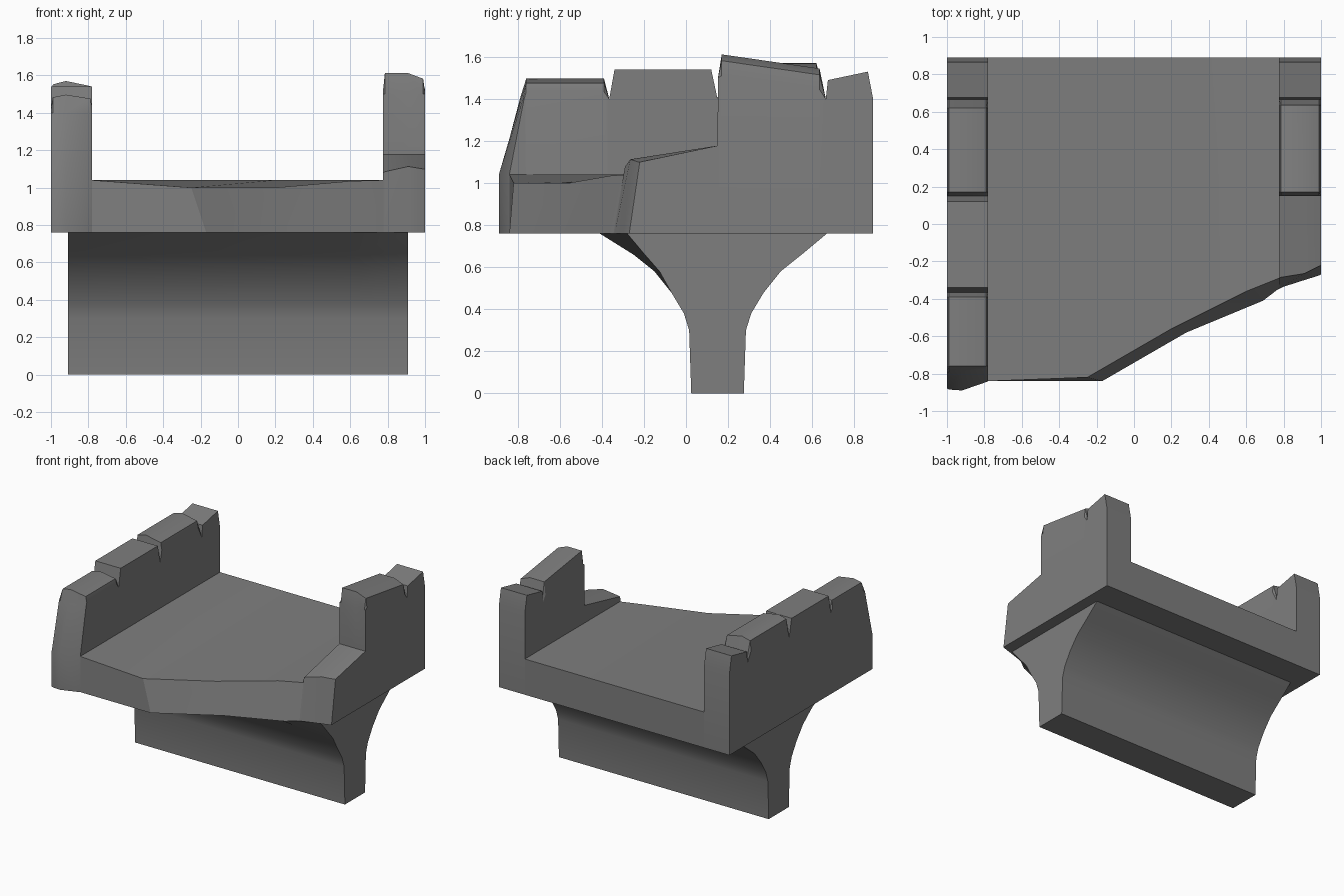
import bpy, bmesh

if "Cube" in bpy.data.objects:
    bpy.data.objects.remove(bpy.data.objects["Cube"])

stone = bpy.data.materials.new("grey_stone")
stone.diffuse_color = (0.21, 0.21, 0.21, 1)
stone.use_nodes = True
stone.node_tree.nodes["Principled BSDF"].inputs["Base Color"].default_value = stone.diffuse_color
BASE = 0.76  # underside of the slab


def loft(name, rings):
    """Bridge equal closed rings; the ends are capped with strips of quads."""
    bm = bmesh.new()
    rows = [[bm.verts.new(p) for p in ring] for ring in rings]
    n = len(rows[0])
    for a, b in zip(rows, rows[1:]):
        for i in range(n):
            j = (i + 1) % n
            bm.faces.new((a[i], a[j], b[j], b[i]))
    for row in (rows[0], rows[-1]):
        for i in range(n // 2 - 1):
            bm.faces.new((row[i], row[i + 1], row[n - 2 - i], row[n - 1 - i]))
    bmesh.ops.recalc_face_normals(bm, faces=bm.faces)
    mesh = bpy.data.meshes.new(name)
    bm.to_mesh(mesh)
    bm.free()
    mesh.materials.append(stone)
    ob = bpy.data.objects.new(name, mesh)
    bpy.context.collection.objects.link(ob)
    bpy.context.view_layer.objects.active = ob
    ob.select_set(True)
    bpy.ops.object.shade_smooth_by_angle(angle=0.5)
    ob.select_set(False)


def wall(name, xs, drops, front, stations):
    """Crenellated wall: custom front rings, then (y, z, bevel) stations."""
    rings = [[(x, y, z) for x, y, z in zip(xs, ty, tz)] +
             [(x, y, BASE) for x, y in reversed(list(zip(xs, by)))]
             for ty, tz, by in front]
    for y, z, b in stations:
        rings.append([(x, y, z - b * d) for x, d in zip(xs, drops)] +
                     [(x, y, BASE) for x in reversed(xs)])
    loft(name, rings)


# Left wall with four blocks and a sloping broken front
broken_y = [-0.88, -0.885, -0.89, -0.845, -0.84]
slope_y = [-0.79, -0.79, -0.785, -0.775, -0.77]
wall("left_wall", [-1, -0.99, -0.92, -0.79, -0.78], [0.1, 0.02, 0, 0.03, 0.09],
     [(broken_y, [1.04] * 5, broken_y), (slope_y, [1.4] * 5, slope_y)],
     [(-0.76, 1.497, 0.7), (-0.39, 1.497, 0.7), (-0.365, 1.4, 0),
      (-0.34, 1.54, 0), (0.12, 1.54, 0), (0.15, 1.4, 0),
      (0.17, 1.57, 0.9), (0.62, 1.57, 0.9), (0.665, 1.4, 0),
      (0.675, 1.49, 0), (0.865, 1.53, 0), (0.89, 1.4, 0)])

# Right wall: low broken stump in front, two blocks behind
wall("right_wall", [1, 0.99, 0.91, 0.785, 0.775], [0.1, 0.03, 0, 0, 0.1],
     [([-0.22, -0.225, -0.265, -0.285, -0.29], [1.1, 1.1, 1.113, 1.085, 1.08],
       [-0.27, -0.275, -0.3, -0.34, -0.345])],
     [(0.15, 1.178, 0), (0.152, 1.5, 0), (0.17, 1.612, 1), (0.635, 1.545, 1),
      (0.665, 1.4, 0), (0.675, 1.49, 0), (0.865, 1.53, 0), (0.89, 1.4, 0)])

# Floor slab with a diagonal broken front edge: top x, y, z, bottom x, y
edge = [(-0.78, -0.84, 1.04, -0.78, -0.84), (-0.25, -0.82, 1.0, -0.17, -0.84),
        (0.2, -0.56, 1.0, 0.28, -0.58), (0.6, -0.36, 1.035, 0.69, -0.41),
        (0.775, -0.29, 1.04, 0.775, -0.345)]
loft("floor_slab", [[(tx, ty, tz), (tx, 0.89, 1.04), (bx, 0.89, BASE), (bx, by, BASE)]
                    for tx, ty, tz, bx, by in edge])

# Flared stem, its front flare trimmed by the broken edge at the right end
flare = [(0.125, 0), (0.135, 0.3), (0.16, 0.38), (0.22, 0.48),
         (0.3, 0.58), (0.4, 0.66), (0.52, BASE)]
rings = []
for x, trim in ((-0.91, 1), (0.65, 1), (0.91, 0)):
    front = []
    for d, z in flare:
        if not trim and z > 0.5:
            d = 0.22 + (d - 0.22) * 0.7
        front.append((x, 0.15 - d - 0.04 * trim * (z == BASE), z))
    rings.append(front + [(x, 0.15 + d, z) for d, z in reversed(flare)])
loft("flared_stem", rings)
